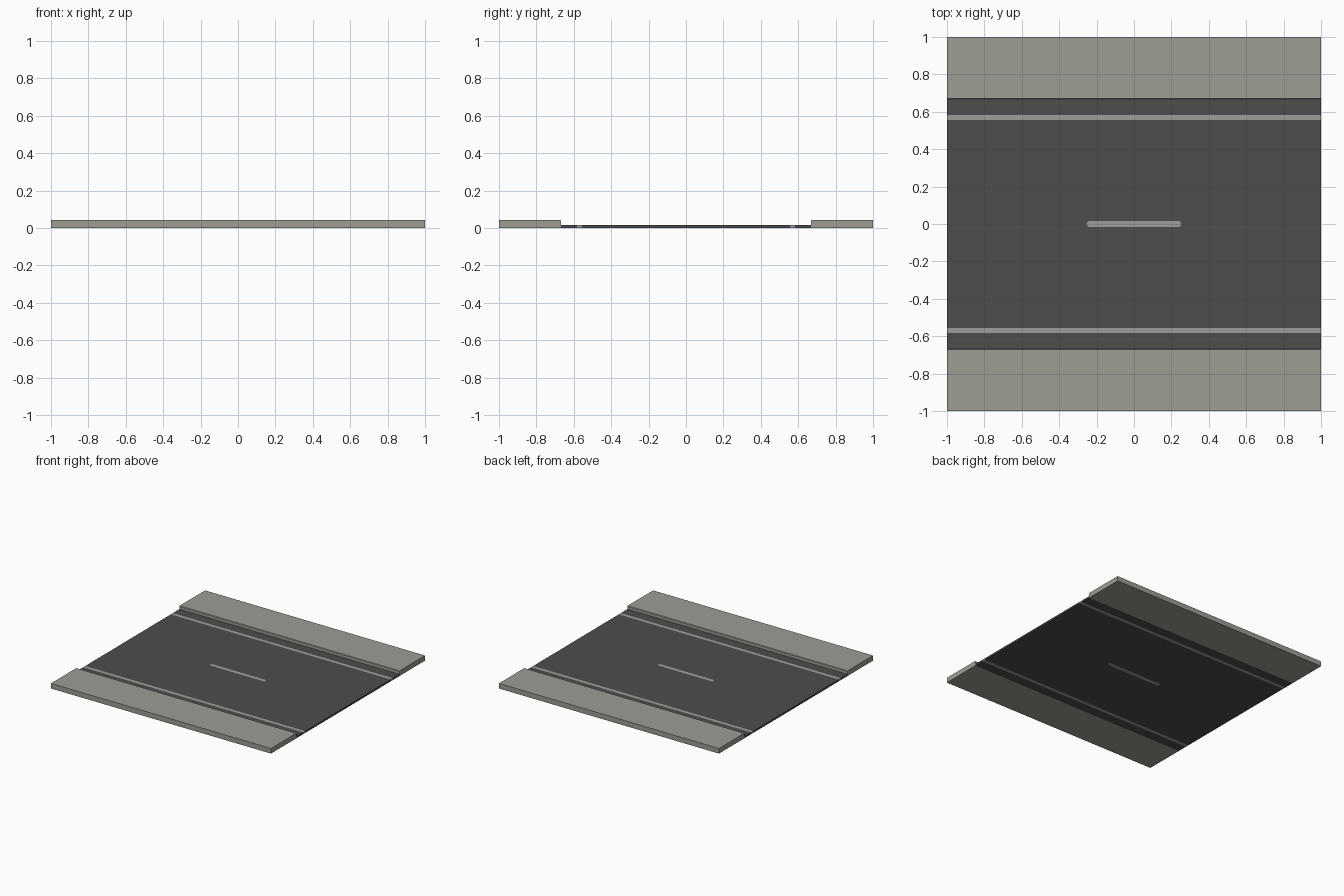
import bpy
import bmesh

default_cube = bpy.data.objects.get("Cube")
if default_cube:
    bpy.data.objects.remove(default_cube, do_unlink=True)

ROAD_TOP = 0.015
CURB_TOP = 0.042
ROAD_EDGE = 0.667
LINE_IN, LINE_OUT = 0.555, 0.583


def make_material(name, colour):
    mat = bpy.data.materials.new(name)
    mat.use_nodes = True
    mat.diffuse_color = (*colour, 1)
    mat.node_tree.nodes["Principled BSDF"].inputs["Base Color"].default_value = (*colour, 1)
    return mat


concrete = make_material("pavement grey", (0.34, 0.34, 0.30))
asphalt = make_material("asphalt", (0.075, 0.075, 0.075))
paint = make_material("road paint", (0.34, 0.34, 0.325))


def slab(name, x_half, y0, y1, z0, z1, mat, bevel=0, choose=None, segments=1):
    """Box between limits, with optional bevel on the edges picked by choose."""
    bm = bmesh.new()
    bmesh.ops.create_cube(bm, size=1)
    for v in bm.verts:
        v.co.x *= 2 * x_half
        v.co.y = y0 if v.co.y < 0 else y1
        v.co.z = z0 if v.co.z < 0 else z1
    if bevel:
        edges = [e for e in bm.edges if choose(*(v.co for v in e.verts))]
        bmesh.ops.bevel(bm, geom=edges, offset=bevel, segments=segments,
                        profile=0.5, affect='EDGES')
    mesh = bpy.data.meshes.new(name)
    bm.to_mesh(mesh)
    bm.free()
    mesh.materials.append(mat)
    obj = bpy.data.objects.new(name, mesh)
    bpy.context.collection.objects.link(obj)
    return obj


def is_inner_top(a, b):
    return all(abs(p.y) < 0.7 and p.z > 0.03 for p in (a, b))


def is_upright(a, b):
    return abs(a.z - b.z) > 0.01


# Pavements, edge lines and outer road strips on both sides
for side, label in ((-1, "front"), (1, "back")):
    def band(name, inner, outer, top, mat, *extra):
        y0, y1 = sorted((side * inner, side * outer))
        slab(label + "_" + name, 1, y0, y1, 0, top, mat, *extra)

    band("pavement", ROAD_EDGE, 1, CURB_TOP, concrete, 0.004, is_inner_top)
    band("road_strip", LINE_OUT, ROAD_EDGE, ROAD_TOP, asphalt)
    band("edge_line", LINE_IN, LINE_OUT, ROAD_TOP, paint)

# Main road with a slot for the centre dash
road = slab("road", 1, -LINE_IN, LINE_IN, 0, ROAD_TOP, asphalt)
DASH = (0.25, -0.015, 0.015)
cutter = slab("dash_cutter", *DASH, -0.1, 0.1, asphalt, 0.008, is_upright, 2)
cutter.hide_render = True
cut = road.modifiers.new("dash slot", 'BOOLEAN')
cut.operation = 'DIFFERENCE'
cut.solver = 'EXACT'
cut.object = cutter
bpy.context.view_layer.objects.active = road
bpy.ops.object.modifier_apply(modifier=cut.name)
bpy.data.objects.remove(cutter, do_unlink=True)

# Centre dash, flush with the road
slab("centre_dash", *DASH, 0, ROAD_TOP, paint, 0.008, is_upright, 2)
